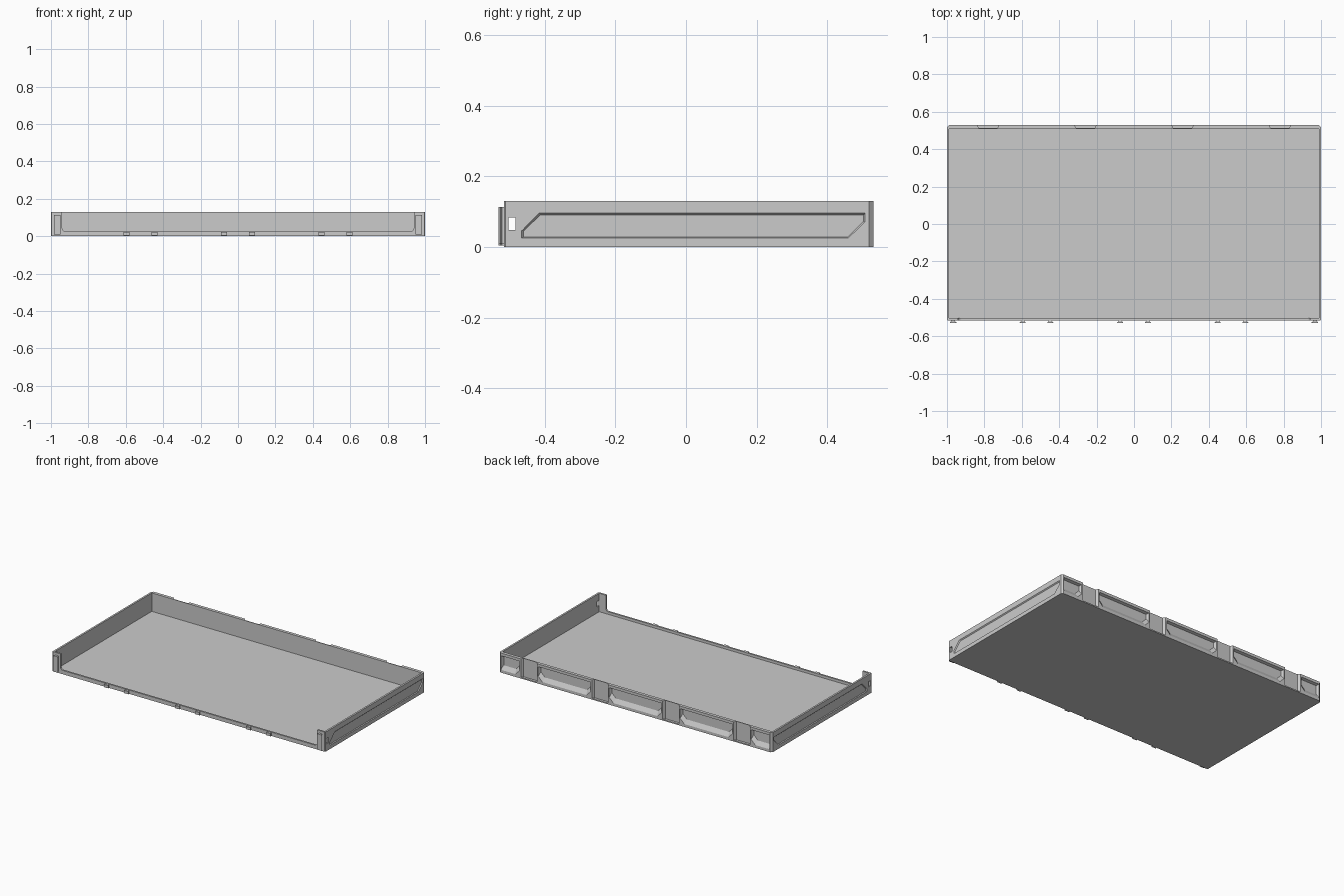
import bpy, bmesh, math

if "Cube" in bpy.data.objects:
    bpy.data.objects.remove(bpy.data.objects["Cube"])


def loft(name, a, b):
    """Closed solid joining two matching 3D outlines."""
    bm = bmesh.new()
    va = [bm.verts.new(p) for p in a]
    vb = [bm.verts.new(p) for p in b]
    n = len(va)
    bm.faces.new(va)
    bm.faces.new(vb[::-1])
    for i in range(n):
        j = (i + 1) % n
        bm.faces.new((va[i], vb[i], vb[j], va[j]))
    bmesh.ops.recalc_face_normals(bm, faces=bm.faces)
    me = bpy.data.meshes.new(name)
    bm.to_mesh(me)
    bm.free()
    ob = bpy.data.objects.new(name, me)
    bpy.context.collection.objects.link(ob)
    return ob


def box(name, x0, x1, y0, y1, z0, z1):
    r = [(x0, y0), (x1, y0), (x1, y1), (x0, y1)]
    return loft(name, [(x, y, z0) for x, y in r], [(x, y, z1) for x, y in r])


def cut(target, cutter):
    cutter.hide_render = True
    m = target.modifiers.new("cut", 'BOOLEAN')
    m.operation = 'DIFFERENCE'
    m.solver = 'EXACT'
    m.object = cutter
    bpy.context.view_layer.objects.active = target
    bpy.ops.object.modifier_apply(modifier=m.name)
    bpy.data.objects.remove(cutter)


FRONT, BACK, H = -0.515, 0.53, 0.13

# Outer tray block with chamfered corners
c = 0.012
outline = [(-0.996, FRONT), (0.996, FRONT), (1, FRONT + 0.004), (1, BACK - c),
           (1 - c, BACK), (-1 + c, BACK), (-1, BACK - c), (-1, FRONT + 0.004)]
tray = loft("tray", [(x, y, 0) for x, y in outline], [(x, y, H) for x, y in outline])

# Inside of the tray
cut(tray, box("cavity", -0.988, 0.988, -0.503, 0.509, 0.008, 0.2))

# Open front with rounded lower corners, leaving a lip and two posts
r = 0.018
half = [(0.94, 0.2)] + [(0.94 - r + r * math.cos(t), 0.025 + r - r * math.sin(t))
                       for t in [k * math.pi / 10 for k in range(6)]]
prof = half + [(-x, z) for x, z in reversed(half)]
cut(tray, loft("front_opening", [(x, -0.56, z) for x, z in prof],
               [(x, -0.49, z) for x, z in prof]))

# Side panels and slots
outer = [(-0.465, 0.025), (-0.465, 0.046), (-0.416, 0.096), (0.506, 0.096), (0.506, 0.07), (0.459, 0.025)]
inner = [(-0.460, 0.028), (-0.460, 0.044), (-0.413, 0.090), (0.502, 0.090), (0.502, 0.072), (0.457, 0.028)]
for s in (-1, 1):
    cut(tray, loft("side_panel", [(s * 1.0005, y, z) for y, z in outer],
                   [(s * 0.994, y, z) for y, z in inner]))
    cut(tray, box("side_slot", s * 0.96, s * 1.05, -0.502, -0.482, 0.048, 0.084))


# Rear recesses with sloped ledges
def rear_recess(x0, x1, c0, c1):
    a = [(x0, 0.112), (x0, 0.018 + c0), (x0 + c0, 0.018), (x1 - c1, 0.018), (x1, 0.018 + c1), (x1, 0.112)]
    b = [(x0 + 0.008, 0.106), (x0 + 0.008, 0.045 + c0), (x0 + 0.008 + c0, 0.045),
         (x1 - 0.008 - c1, 0.045), (x1 - 0.008, 0.045 + c1), (x1 - 0.008, 0.106)]
    cut(tray, loft("rear_recess", [(x, BACK + 0.0005, z) for x, z in a],
                   [(x, 0.513, z) for x, z in b]))


for x in (-0.52, 0, 0.52):
    rear_recess(x - 0.192, x + 0.192, 0.03, 0.03)
rear_recess(0.848, 0.984, 0.03, 0.004)
rear_recess(-0.984, -0.848, 0.004, 0.03)

# Tapered upright grooves between the recesses
for x in (-0.78, -0.26, 0.26, 0.78):
    g = [(x - 0.06, BACK + 0.001), (x - 0.05, 0.514), (x + 0.05, 0.514), (x + 0.06, BACK + 0.001)]
    cut(tray, loft("rear_groove", [(px, y, 0.008) for px, y in g], [(px, y, 0.2) for px, y in g]))


# Front connector tabs, wider at the outer end
def tab(name, x, w, z0, z1):
    p = [(x - w * 0.6, -0.513), (x - w * 0.6, -0.521), (x - w, -0.526), (x - w, -0.53),
         (x + w, -0.53), (x + w, -0.526), (x + w * 0.6, -0.521), (x + w * 0.6, -0.513)]
    loft(name, [(px, y, z0) for px, y in p], [(px, y, z1) for px, y in p])


for x in (-0.595, -0.447, -0.074, 0.074, 0.447, 0.595):
    tab("lip_tab", x, 0.016, 0.004, 0.022)
for x in (-0.967, 0.967):
    tab("post_tab", x, 0.018, 0.008, 0.113)
